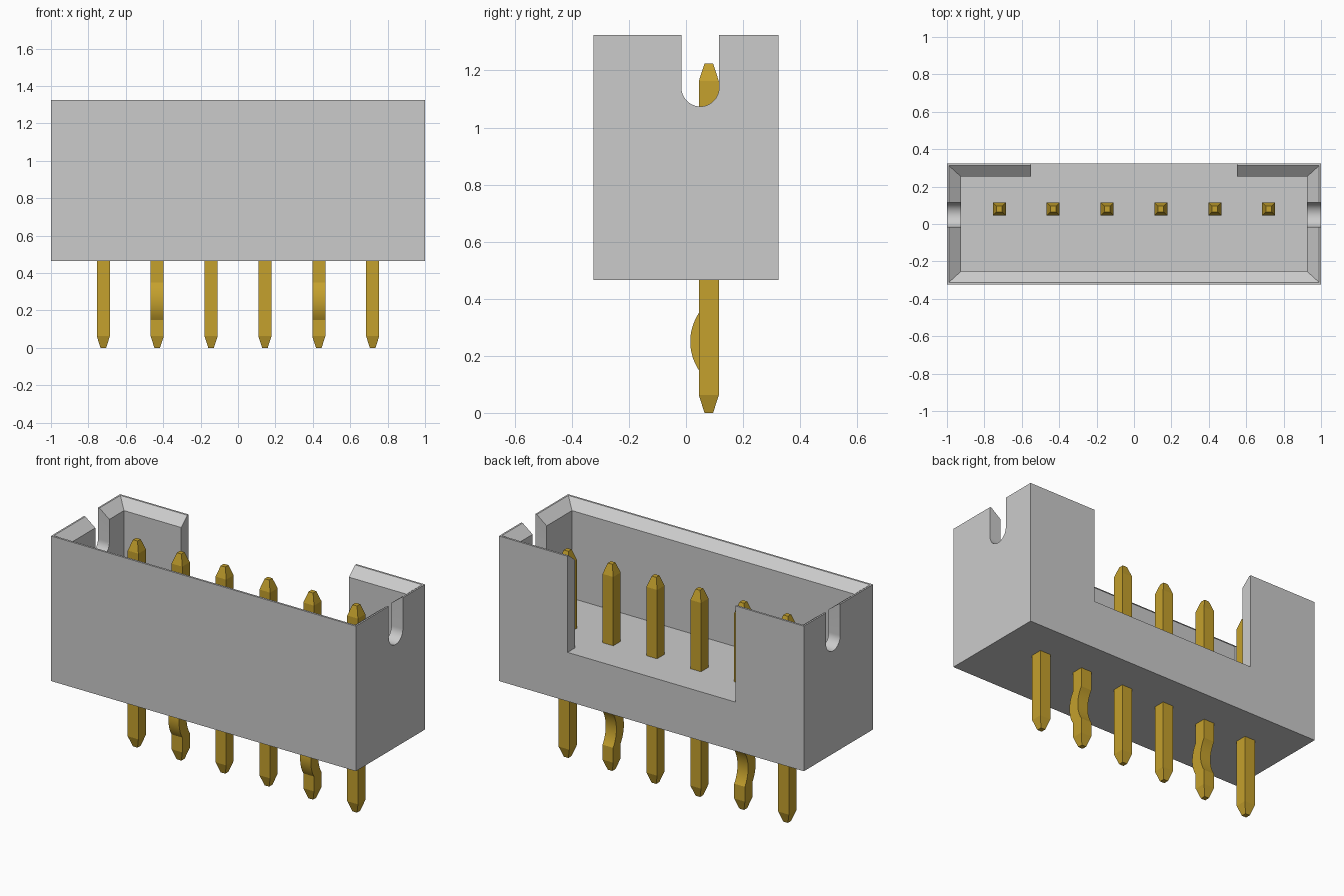
import bpy, bmesh, math

cube = bpy.data.objects.get("Cube")
if cube:
    bpy.data.objects.remove(cube, do_unlink=True)


def material(name, rgb):
    m = bpy.data.materials.new(name)
    m.use_nodes = True
    m.diffuse_color = (*rgb, 1)
    m.node_tree.nodes["Principled BSDF"].inputs["Base Color"].default_value = (*rgb, 1)
    return m


GREY = material("light_grey_plastic", (0.6, 0.6, 0.6))
GOLD = material("gold_metal", (0.556, 0.354, 0.026))


def loft(name, rings, mat):
    """Skin a stack of matching closed rings and cap both ends."""
    bm = bmesh.new()
    loops = [[bm.verts.new(p) for p in ring] for ring in rings]
    for a, b in zip(loops, loops[1:]):
        for i in range(len(a)):
            j = (i + 1) % len(a)
            bm.faces.new((a[i], a[j], b[j], b[i]))
    bm.faces.new(loops[0][::-1])
    bm.faces.new(loops[-1])
    bmesh.ops.recalc_face_normals(bm, faces=bm.faces)
    mesh = bpy.data.meshes.new(name)
    bm.to_mesh(mesh)
    bm.free()
    mesh.materials.append(mat)
    obj = bpy.data.objects.new(name, mesh)
    bpy.context.collection.objects.link(obj)
    return obj


def rect(hx, hy, z, cx=0, cy=0):
    return [(cx + sx * hx, cy + sy * hy, z)
            for sx, sy in ((-1, -1), (1, -1), (1, 1), (-1, 1))]


def activate(obj):
    bpy.ops.object.select_all(action='DESELECT')
    obj.select_set(True)
    bpy.context.view_layer.objects.active = obj


def carve(target, cutter):
    mod = target.modifiers.new("carve", 'BOOLEAN')
    mod.operation = 'DIFFERENCE'
    mod.solver = 'EXACT'
    mod.object = cutter
    activate(target)
    bpy.ops.object.modifier_apply(modifier=mod.name)
    bpy.data.objects.remove(cutter, do_unlink=True)


# Housing shell
BOTTOM, FLOOR, TOP = 0.465, 0.755, 1.325
HALF_Y = 0.324
housing = loft("housing", [rect(1, HALF_Y, BOTTOM), rect(1, HALF_Y, TOP)], GREY)

# Cavity with a chamfered mouth
carve(housing, loft("cavity_cutter", [
    rect(0.925, 0.253, FLOOR), rect(0.925, 0.253, TOP - 0.05),
    rect(0.99, 0.312, TOP), rect(0.99, 0.312, TOP + 0.1)], GREY))

# Wide window in the back wall, level with the floor
carve(housing, loft("window_cutter", [
    rect(0.55, 0.1, FLOOR, cy=0.3), rect(0.55, 0.1, TOP + 0.2, cy=0.3)], GREY))

# Round-bottomed notch through both end walls
R, NOTCH_Y, NOTCH_Z = 0.066, 0.05, 1.14
arc = [math.pi + math.pi * i / 24 for i in range(25)]
notch = [(NOTCH_Y + R * math.cos(a), NOTCH_Z + R * math.sin(a)) for a in arc]
notch += [(NOTCH_Y + R, TOP + 0.15), (NOTCH_Y - R, TOP + 0.15)]
carve(housing, loft("notch_cutter",
                    [[(x, y, z) for y, z in notch] for x in (-1.2, 1.2)], GREY))
activate(housing)
bpy.ops.object.shade_smooth_by_angle(angle=math.radians(25))

# Square pins with tapered ends; the second from each end has a retaining kink
PIN_Y, HALF, TIP, HEIGHT, TAPER = 0.08, 0.035, 0.015, 1.225, 0.062
KINK_Z, KINK_H, KINK_D = 0.25, 0.1, 0.03
RADIUS = (KINK_H ** 2 + KINK_D ** 2) / (2 * KINK_D)
for n in range(6):
    x = (n - 2.5) * 0.288
    rings = [rect(TIP, TIP, 0, x, PIN_Y), rect(HALF, HALF, TAPER, x, PIN_Y)]
    if n in (1, 4):
        for i in range(17):
            dz = KINK_H * (i / 8 - 1)
            bulge = math.sqrt(RADIUS ** 2 - dz ** 2) - RADIUS + KINK_D
            rings.append(rect(HALF, HALF, KINK_Z + dz, x, PIN_Y - bulge))
    rings += [rect(HALF, HALF, HEIGHT - TAPER, x, PIN_Y),
              rect(TIP, TIP, HEIGHT, x, PIN_Y)]
    pin = loft(f"{'kinked' if n in (1, 4) else 'straight'}_pin_{n + 1}", rings, GOLD)
    if n in (1, 4):
        activate(pin)
        bpy.ops.object.shade_smooth_by_angle(angle=math.radians(15))
